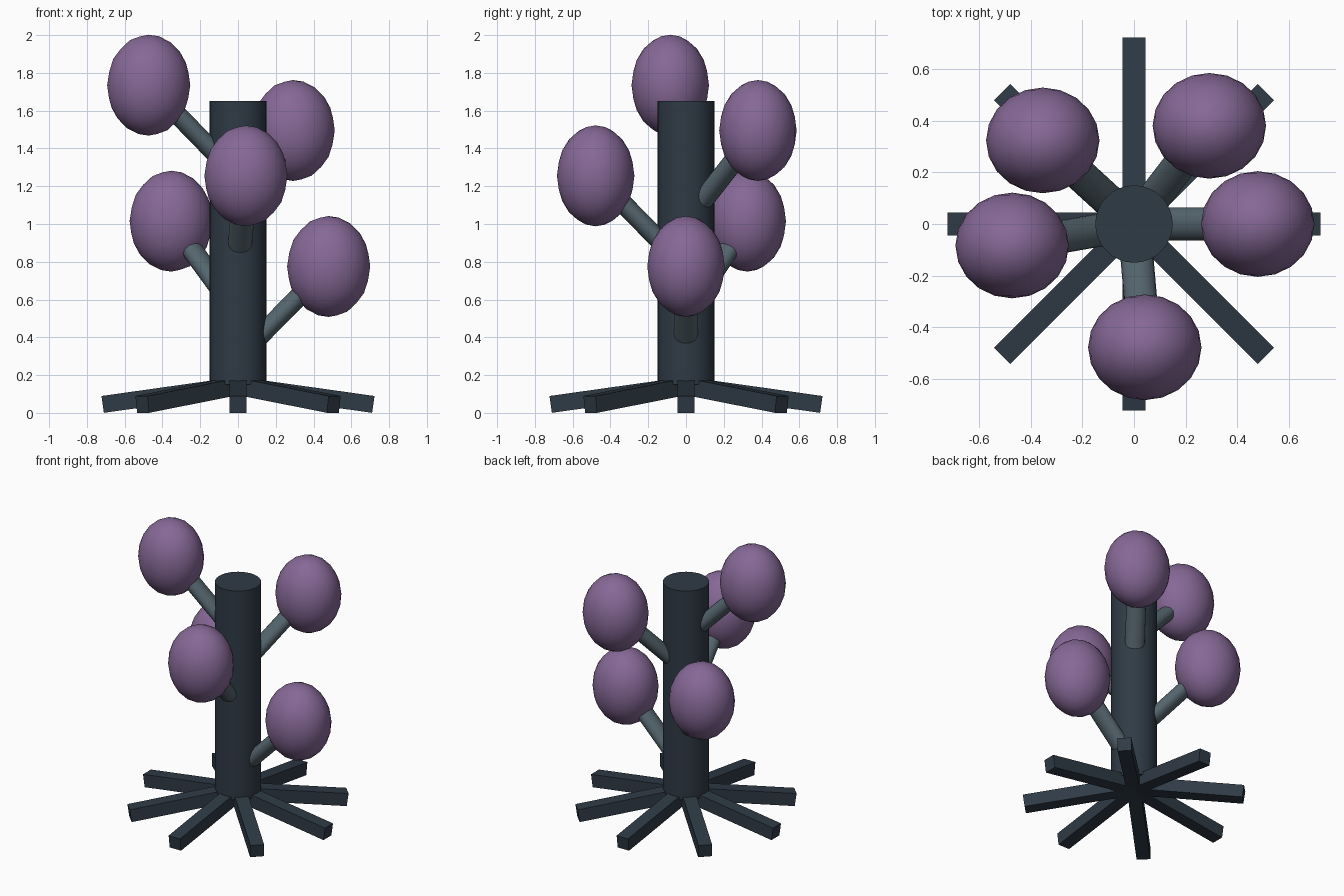
import bpy
from math import radians, cos, sin
from mathutils import Vector

if "Cube" in bpy.data.objects:
    bpy.data.objects.remove(bpy.data.objects["Cube"])


def mat(name, color):
    m = bpy.data.materials.new(name)
    m.diffuse_color = (*color, 1)
    m.use_nodes = True
    m.node_tree.nodes["Principled BSDF"].inputs["Base Color"].default_value = m.diffuse_color
    return m


dark = mat("dark_slate", (0.028, 0.043, 0.060, 1)[:3])
grey = mat("slate", (0.09, 0.13, 0.155))
purple = mat("purple", (0.24, 0.14, 0.31))


def finish(name, material, smooth=True):
    ob = bpy.context.object
    ob.name = name
    ob.data.materials.append(material)
    if smooth:
        bpy.ops.object.shade_smooth_by_angle(angle=radians(40))
    return ob


# Trunk
bpy.ops.mesh.primitive_cylinder_add(vertices=32, radius=0.15, depth=1.5,
                                    location=(0, 0, 0.9))
finish("trunk", dark)

# Eight sloping feet
for i in range(8):
    a = radians(45 * i)
    bpy.ops.mesh.primitive_cube_add(size=1, location=(0.36 * cos(a), 0.36 * sin(a), 0.095),
                                    rotation=(0, radians(8), a))
    bpy.context.object.scale = (0.72, 0.09, 0.09)
    finish(f"foot_{i + 1}", dark, False)

# Five branches with pods, spiralling up by the golden angle
for i in range(5):
    a = radians(137.5 * i)
    pod = Vector((0.48 * cos(a), 0.48 * sin(a), 0.775 + 0.24 * i))
    root = Vector((0, 0, pod.z - 0.485))
    axis = pod - root
    bpy.ops.mesh.primitive_cylinder_add(vertices=20, radius=0.064, depth=axis.length,
                                        location=(pod + root) / 2,
                                        rotation=axis.to_track_quat('Z', 'Y').to_euler())
    bpy.context.object.scale = (1, 0.8, 1)
    finish(f"branch_{i + 1}", grey)

    bpy.ops.mesh.primitive_ico_sphere_add(subdivisions=3, radius=1, location=pod)
    bpy.context.object.scale = (0.22, 0.205, 0.267)
    finish(f"pod_{i + 1}", purple)
